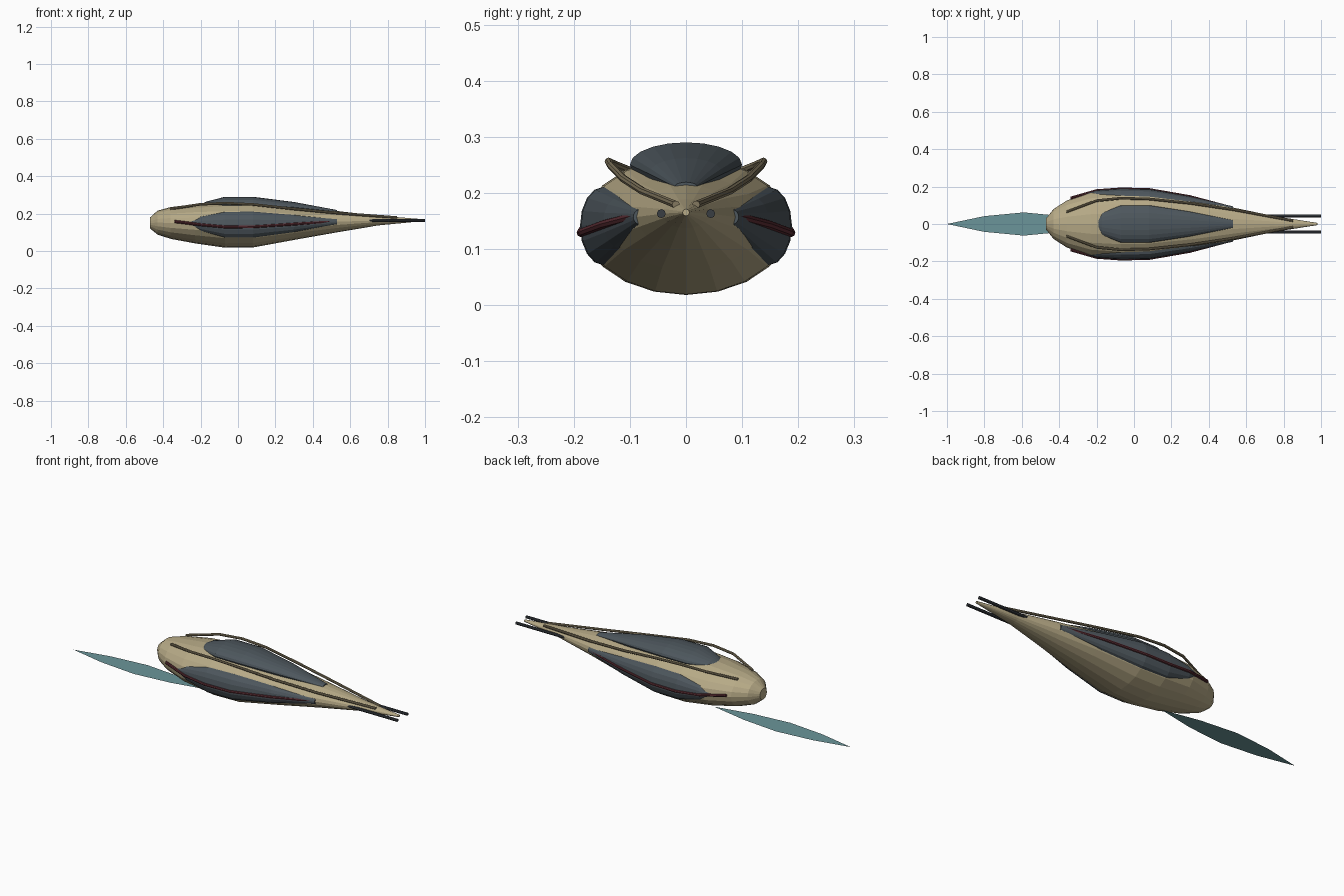
import bpy, bmesh, math


def material(name, rgb):
    m = bpy.data.materials.new(name)
    m.diffuse_color = (*rgb, 1)
    return m


TAN = material("sand hull", (0.47, 0.40, 0.24))
SLATE = material("slate panel", (0.075, 0.095, 0.11))
RED = material("dark red trim", (0.11, 0.028, 0.036))
BRONZE = material("bronze rail", (0.23, 0.19, 0.115))
GUN = material("gunmetal", (0.04, 0.047, 0.055))
TEAL = material("teal glow", (0.145, 0.30, 0.32))


def finish(name, bm, mat):
    bmesh.ops.recalc_face_normals(bm, faces=bm.faces)
    me = bpy.data.meshes.new(name)
    bm.to_mesh(me)
    bm.free()
    me.materials.append(mat)
    ob = bpy.data.objects.new(name, me)
    bpy.context.collection.objects.link(ob)
    return ob


def loft(name, stations, sides, mat, side=1):
    """Skin elliptical rings (x, y, z, half width, half height) along x."""
    bm = bmesh.new()
    rings = []
    for x, y, z, w, h in stations:
        ring = []
        for i in range(sides):
            a = 2 * math.pi * i / sides
            ring.append(bm.verts.new((x, side * (y + w * math.sin(a)), z + h * math.cos(a))))
        rings.append(ring)
    for r0, r1 in zip(rings, rings[1:]):
        for i in range(sides):
            j = (i + 1) % sides
            bm.faces.new((r0[i], r0[j], r1[j], r1[i]))
    bm.faces.new(rings[0])
    bm.faces.new(rings[-1])
    return finish(name, bm, mat)


def tube(name, points, radius, mat, side):
    return loft(name, [(*p, radius, radius) for p in points], 8, mat, side)


# Main hull: blunt stern, long needle bow
loft("hull", [
    (-0.47, 0, 0.150, 0.030, 0.030),
    (-0.43, 0, 0.152, 0.080, 0.064),
    (-0.36, 0, 0.150, 0.125, 0.085),
    (-0.23, 0, 0.146, 0.170, 0.105),
    (-0.07, 0, 0.141, 0.184, 0.123),
    (0.08, 0, 0.141, 0.179, 0.122),
    (0.32, 0, 0.148, 0.137, 0.085),
    (0.53, 0, 0.157, 0.088, 0.057),
    (0.75, 0, 0.163, 0.042, 0.026),
    (0.98, 0, 0.165, 0.006, 0.006)], 20, TAN)

# Raised top canopy
loft("canopy", [
    (-0.195, 0, 0.240, 0.025, 0.012),
    (-0.17, 0, 0.242, 0.060, 0.022),
    (-0.07, 0, 0.250, 0.100, 0.040),
    (0.08, 0, 0.250, 0.100, 0.040),
    (0.30, 0, 0.234, 0.066, 0.028),
    (0.53, 0, 0.211, 0.020, 0.008)], 20, SLATE)

for side, label in ((1, "left"), (-1, "right")):
    # Bulging side panel
    loft("side_panel_" + label, [
        (-0.25, 0.155, 0.148, 0.010, 0.012),
        (-0.20, 0.150, 0.146, 0.030, 0.040),
        (-0.07, 0.147, 0.141, 0.042, 0.070),
        (0.08, 0.145, 0.141, 0.042, 0.070),
        (0.30, 0.117, 0.147, 0.031, 0.046),
        (0.53, 0.080, 0.157, 0.014, 0.014)], 16, SLATE, side)
    # Red trim running along the side panel
    tube("trim_" + label, [
        (-0.34, 0.138, 0.158), (-0.20, 0.178, 0.141), (-0.07, 0.187, 0.129),
        (0.08, 0.184, 0.130), (0.30, 0.146, 0.144), (0.53, 0.085, 0.160)],
        0.008, RED, side)
    # Upper rail arching from stern to bow
    tube("rail_" + label, [
        (-0.36, 0.065, 0.226), (-0.20, 0.125, 0.250), (-0.07, 0.138, 0.256),
        (0.08, 0.134, 0.249), (0.30, 0.111, 0.225), (0.53, 0.077, 0.203),
        (0.85, 0.018, 0.179)], 0.007, BRONZE, side)
    # Bow rod
    tube("bow_rod_" + label, [(0.69, 0.044, 0.163), (1.0, 0.044, 0.163)],
         0.008, GUN, side)

# Flat leaf-shaped glow behind and below the stern
bm = bmesh.new()
half = [(-0.80, 0.042), (-0.59, 0.062), (-0.38, 0.042)]
outline = [(-1.0, 0)] + [(x, -y) for x, y in half] + [(-0.17, 0)] + half[::-1]
bm.faces.new([bm.verts.new((x, y, 0)) for x, y in outline])
glow = finish("stern_glow", bm, TEAL)
if glow.data.polygons[0].normal.z < 0:
    glow.data.flip_normals()
